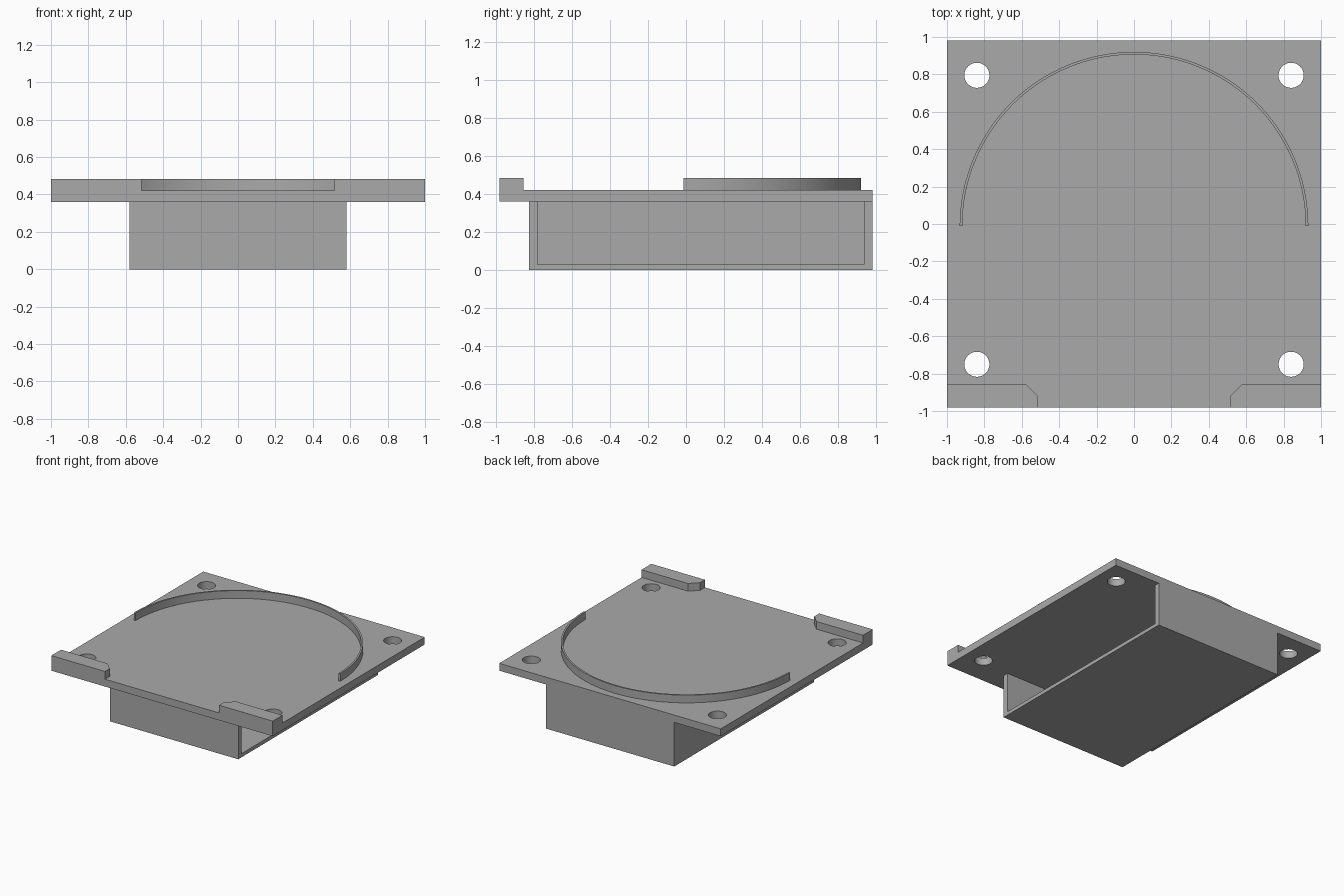
import bpy, bmesh, math

if "Cube" in bpy.data.objects:
    bpy.data.objects.remove(bpy.data.objects["Cube"])

grey = bpy.data.materials.new("grey plastic")
grey.diffuse_color = (0.40, 0.40, 0.40, 1)
grey.use_nodes = True
grey.node_tree.nodes["Principled BSDF"].inputs["Base Color"].default_value = grey.diffuse_color


def prism(name, outlines, z0, z1):
    """Extrude one or more outlines (x, y) from z0 up to z1."""
    bm = bmesh.new()
    for pts in outlines:
        low = [bm.verts.new((x, y, z0)) for x, y in pts]
        high = [bm.verts.new((x, y, z1)) for x, y in pts]
        bm.faces.new(low[::-1])
        bm.faces.new(high)
        n = len(pts)
        for i in range(n):
            j = (i + 1) % n
            bm.faces.new((low[i], low[j], high[j], high[i]))
    bmesh.ops.recalc_face_normals(bm, faces=bm.faces[:])
    mesh = bpy.data.meshes.new(name)
    bm.to_mesh(mesh)
    bm.free()
    mesh.materials.append(grey)
    obj = bpy.data.objects.new(name, mesh)
    bpy.context.collection.objects.link(obj)
    return obj


def rect(x0, x1, y0, y1):
    return [(x0, y0), (x1, y0), (x1, y1), (x0, y1)]


def arc(cx, cy, r, a0, a1, n):
    return [(cx + r * math.cos(a0 + (a1 - a0) * i / n),
             cy + r * math.sin(a0 + (a1 - a0) * i / n)) for i in range(n + 1)]


def smooth(obj):
    bpy.ops.object.select_all(action='DESELECT')
    obj.select_set(True)
    bpy.context.view_layer.objects.active = obj
    bpy.ops.object.shade_smooth_by_angle(angle=math.radians(30))


def cut(obj, cutter):
    mod = obj.modifiers.new("cut", 'BOOLEAN')
    mod.operation = 'DIFFERENCE'
    mod.solver = 'EXACT'
    mod.object = cutter
    bpy.context.view_layer.objects.active = obj
    bpy.ops.object.modifier_apply(modifier=mod.name)
    bpy.data.objects.remove(cutter)


# Mounting plate with four screw holes
plate = prism("mounting_plate", [rect(-1, 1, -0.98, 0.98)], 0.36, 0.42)
holes = prism("hole_cutter",
              [arc(x, y, 0.067, 0, math.tau, 48)[:-1]
               for x in (-0.84, 0.84) for y in (-0.75, 0.795)], 0.3, 0.5)
cut(plate, holes)
smooth(plate)

# Hollow box below the plate, open on the right side
box = prism("lower_box", [rect(-0.58, 0.58, -0.825, 0.98)], 0, 0.36)
cut(box, prism("cavity_cutter", [rect(-0.535, 0.7, -0.78, 0.937)], 0.03, 0.5))

# Thin half-ring on top
cy = -0.012
ring = prism("half_ring", [arc(0, cy, 0.932, 0, math.pi, 72)
                           + arc(0, cy, 0.918, math.pi, 0, 72)], 0.42, 0.483)
smooth(ring)

# Chamfered stops at the front corners
for side, name in ((-1, "left_stop"), (1, "right_stop")):
    prism(name, [[(side * x, y) for x, y in
                  ((0.515, -0.98), (1, -0.98), (1, -0.855),
                   (0.58, -0.855), (0.515, -0.918))]], 0.42, 0.483)
